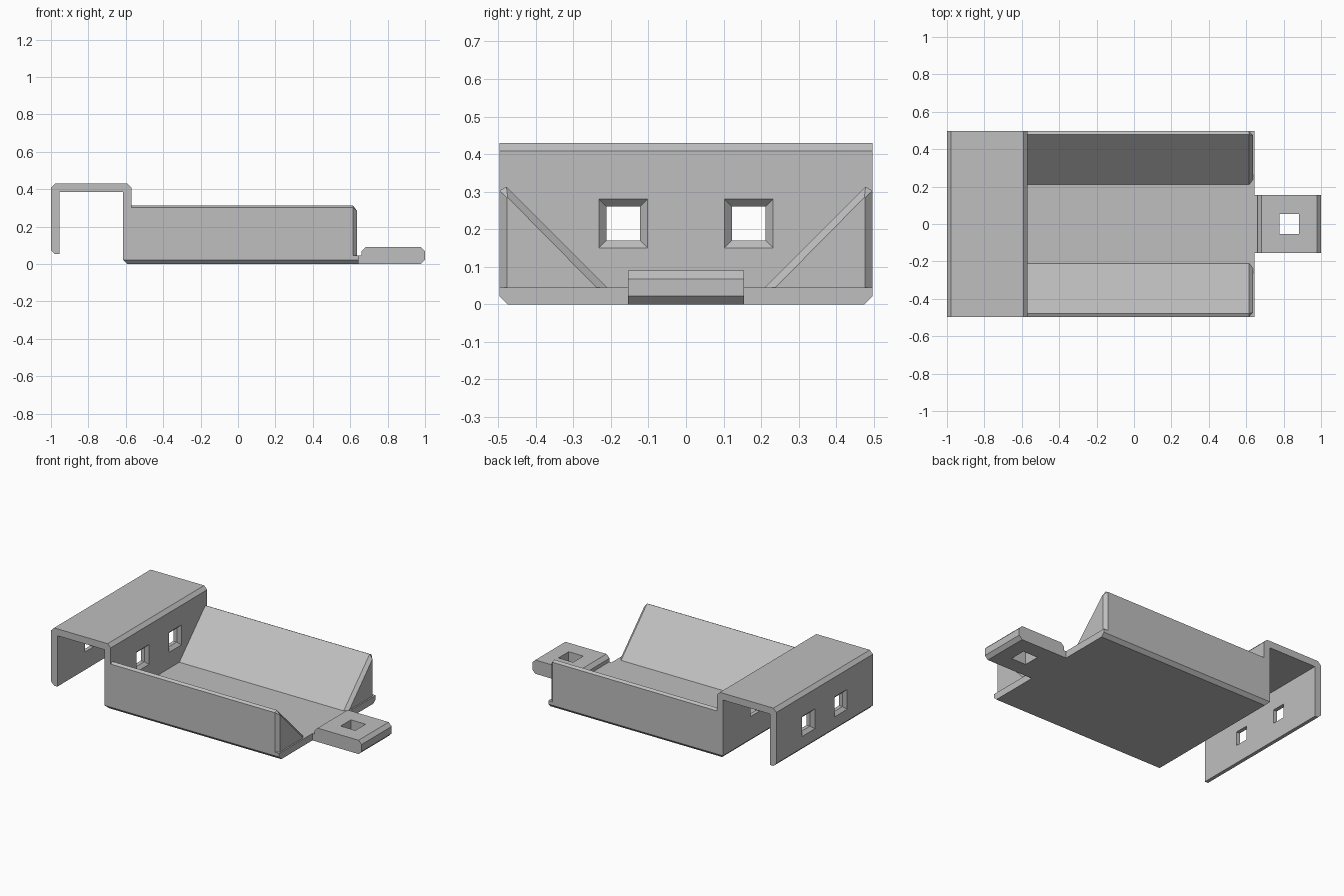
import bpy, bmesh
from mathutils import Vector

if "Cube" in bpy.data.objects:
    bpy.data.objects.remove(bpy.data.objects["Cube"])

HALF = 0.497     # half width of the bracket
T = 0.045        # sheet thickness
CH = 0.022       # chamfer size

grey = bpy.data.materials.new("plain grey")
grey.use_nodes = True
colour = (0.52, 0.52, 0.52, 1)
grey.diffuse_color = colour
grey.node_tree.nodes["Principled BSDF"].inputs["Base Color"].default_value = colour


def loft(name, sections, bevel_rule=None):
    """Solid through matching rings of points, with chosen edges chamfered."""
    bm = bmesh.new()
    rings = [[bm.verts.new(p) for p in ring] for ring in sections]
    n = len(rings[0])
    for a, b in zip(rings, rings[1:]):
        for i in range(n):
            j = (i + 1) % n
            bm.faces.new((a[i], a[j], b[j], b[i]))
    bm.faces.new(rings[0])
    bm.faces.new(rings[-1])
    bmesh.ops.recalc_face_normals(bm, faces=bm.faces)
    if bevel_rule:
        edges = [e for e in bm.edges if bevel_rule(*(v.co for v in e.verts))]
        bmesh.ops.bevel(bm, geom=edges, offset=CH, segments=1, affect='EDGES')
    mesh = bpy.data.meshes.new(name)
    bm.to_mesh(mesh)
    bm.free()
    mesh.materials.append(grey)
    ob = bpy.data.objects.new(name, mesh)
    bpy.context.collection.objects.link(ob)
    return ob


def extrude_y(name, profile, half, bevel_rule):
    return loft(name, [[(x, y, z) for x, z in profile] for y in (-half, half)], bevel_rule)


def cut(target, cutter):
    mod = target.modifiers.new("hole", 'BOOLEAN')
    mod.operation = 'DIFFERENCE'
    mod.solver = 'EXACT'
    mod.object = cutter
    bpy.context.view_layer.objects.active = target
    bpy.ops.object.modifier_apply(modifier=mod.name)
    bpy.data.objects.remove(cutter)


def square(centre, half, axis):
    """Square ring of points around a centre, facing along x or z."""
    out = []
    for a, b in ((-1, -1), (1, -1), (1, 1), (-1, 1)):
        offset = (0, a, b) if axis == 'x' else (a, b, 0)
        out.append(Vector(centre) + half * Vector(offset))
    return out


# Folded sheet: outer leg, bridge, inner wall and floor
L, W, R, TOP, LEG = -1.0, -0.615, 0.645, 0.43, 0.053
sheet_profile = [(L, LEG), (L, TOP), (W + T, TOP), (W + T, T), (R, T), (R, 0),
                 (W, 0), (W, TOP - T), (L + T, TOP - T), (L + T, LEG)]
corners = [(L, LEG), (L, TOP), (W + T, TOP), (W, 0)]


def sheet_edges(a, b):
    if abs(a.y - b.y) > 0.5:
        return any(abs(a.x - x) + abs(a.z - z) < 0.001 for x, z in corners)
    return a.z < 0.001 and b.z < 0.001


sheet = extrude_y("folded_sheet", sheet_profile, HALF, sheet_edges)

# Square holes through both upright walls, flared on the outside
for y in (-0.167, 0.167):
    steps = [(L - 0.01, 0.075), (L + 0.02, 0.045),
             (W + T - 0.02, 0.045), (W + T + 0.01, 0.075)]
    cut(sheet, loft("hole_cutter", [square((x, y, 0.215), h, 'x') for x, h in steps]))

# Sloped side rails with a chamfered end
for side, name in ((1, "left_rail"), (-1, "right_rail")):
    full = [(0.21, T), (0.478, 0.313), (HALF, 0.303), (HALF, T)]
    small = [(0.238, T), (0.475, 0.285), (0.476, 0.284), (0.476, T)]
    loft(name, [[(x, side * y, z) for y, z in ring]
                for x, ring in ((W + T, full), (0.615, full), (0.636, small))])

# Mounting tab, with a short neck to the floor
tab_profile = [(R, 0), (R, T), (0.66, T), (0.66, 0.09), (1.0, 0.09), (1.0, 0)]
tab = extrude_y("mounting_tab", tab_profile, 0.155,
                lambda a, b: abs(a.y - b.y) > 0.1 and
                ((a.x > 0.65 and a.z > 0.08) or a.x > 0.99))
cut(tab, loft("hole_cutter", [square((0.83, 0, z), 0.053, 'z') for z in (-0.1, 0.2)]))
